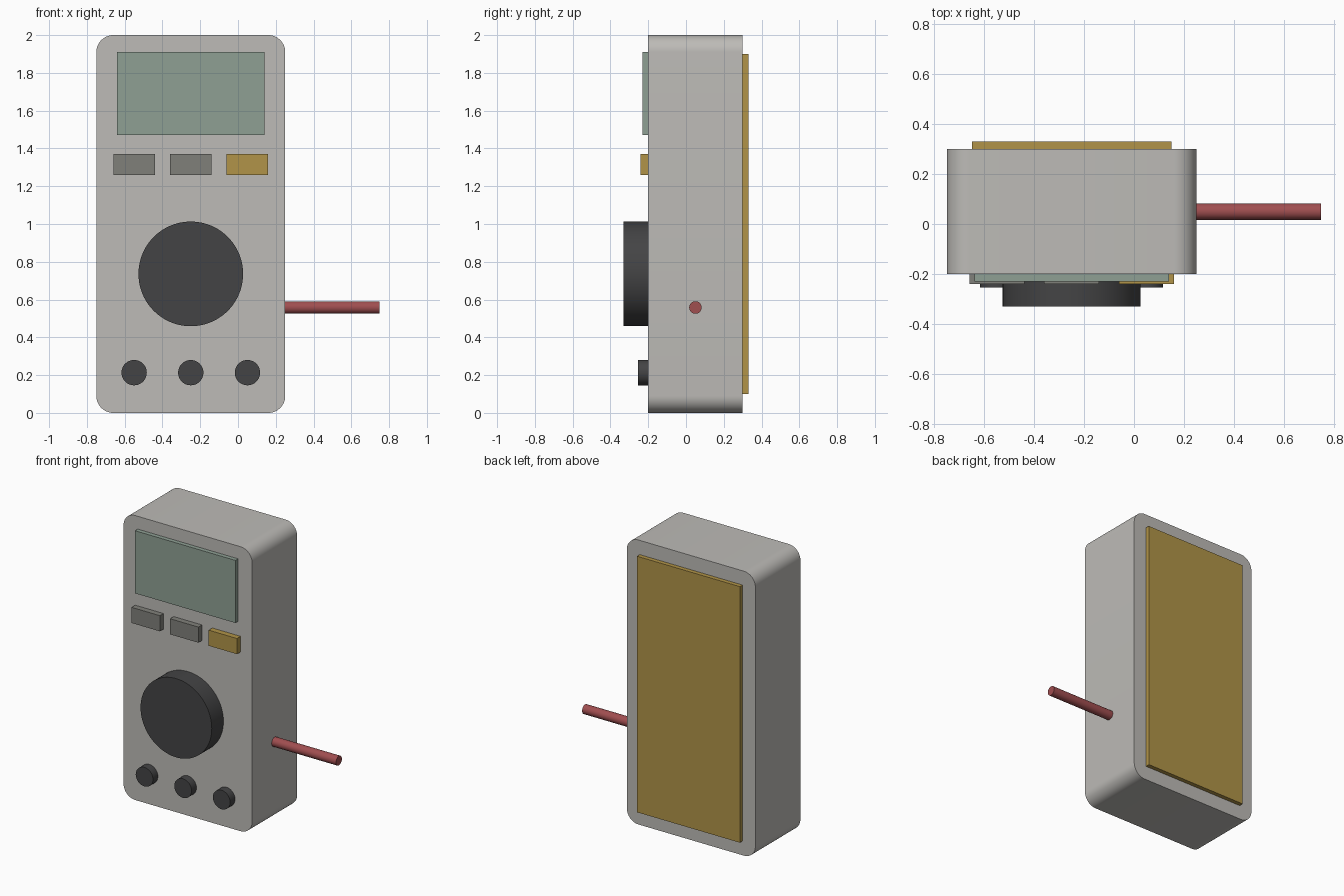
import bpy, bmesh, math
from mathutils import Matrix, Vector

if "Cube" in bpy.data.objects:
    bpy.data.objects.remove(bpy.data.objects["Cube"])


def material(name, r, g, b):
    lin = [(c / 255 / 12.92) if c < 10 else ((c / 255 + 0.055) / 1.055) ** 2.4 for c in (r, g, b)]
    m = bpy.data.materials.new(name)
    m.diffuse_color = (*lin, 1)
    m.use_nodes = True
    m.node_tree.nodes["Principled BSDF"].inputs["Base Color"].default_value = m.diffuse_color
    return m


CASE = material("case_grey", 189, 187, 183)
SCREEN = material("screen_green", 143, 160, 148)
BUTTON = material("button_grey", 128, 128, 122)
YELLOW = material("mustard_yellow", 177, 148, 72)
DARK = material("dark_grey", 68, 68, 69)
RED = material("probe_red", 160, 78, 80)


def finish(bm, name, mat):
    bmesh.ops.recalc_face_normals(bm, faces=bm.faces)
    me = bpy.data.meshes.new(name)
    bm.to_mesh(me)
    bm.free()
    me.materials.append(mat)
    ob = bpy.data.objects.new(name, me)
    bpy.context.collection.objects.link(ob)
    bpy.ops.object.select_all(action='DESELECT')
    ob.select_set(True)
    bpy.context.view_layer.objects.active = ob
    bpy.ops.object.shade_smooth_by_angle(angle=math.radians(30))
    return ob


def box(name, mat, x, y, z, radius=0):
    """Box from (min, max) ranges; radius rounds the edges running along y."""
    bm = bmesh.new()
    size = [r[1] - r[0] for r in (x, y, z)]
    mid = [(r[0] + r[1]) / 2 for r in (x, y, z)]
    bmesh.ops.create_cube(bm, size=1, matrix=Matrix.Translation(mid) @ Matrix.Diagonal((*size, 1)))
    if radius:
        edges = [e for e in bm.edges if abs(e.verts[0].co.y - e.verts[1].co.y) > 0.01]
        bmesh.ops.bevel(bm, geom=edges, offset=radius, segments=12, profile=0.5, affect='EDGES')
    return finish(bm, name, mat)


def rod(name, mat, start, end, radius, sides=64):
    """Capped cylinder between two points."""
    a, b = Vector(start), Vector(end)
    turn = (b - a).to_track_quat('Z', 'Y').to_matrix().to_4x4()
    bm = bmesh.new()
    bmesh.ops.create_cone(bm, cap_ends=True, segments=sides, radius1=radius, radius2=radius,
                          depth=(b - a).length, matrix=Matrix.Translation((a + b) / 2) @ turn)
    return finish(bm, name, mat)


CX, FRONT, BACK = -0.25, -0.2, 0.3

# Case with rounded corners, and its back cover
box("case", CASE, (-0.75, 0.25), (FRONT, BACK), (0, 2), radius=0.09)
box("back_cover", YELLOW, (-0.65, 0.15), (BACK - 0.01, 0.33), (0.1, 1.9))

# Display
box("screen", SCREEN, (CX - 0.39, CX + 0.39), (-0.23, FRONT + 0.01), (1.47, 1.91))

# Row of buttons and row of sockets
for i, (side, mat) in enumerate((("left", BUTTON), ("middle", BUTTON), ("right", YELLOW))):
    x = CX + (i - 1) * 0.3
    box(side + "_button", mat, (x - 0.11, x + 0.11), (-0.24, FRONT + 0.01), (1.26, 1.37))
    rod(side + "_socket", DARK, (x, FRONT + 0.01, 0.213), (x, -0.255, 0.213), 0.067, 48)

# Selector dial
rod("dial", DARK, (CX, FRONT + 0.01, 0.736), (CX, -0.33, 0.736), 0.277, 96)

# Probe sticking out of the right side
rod("probe", RED, (0.24, 0.05, 0.558), (0.75, 0.05, 0.558), 0.033, 32)
